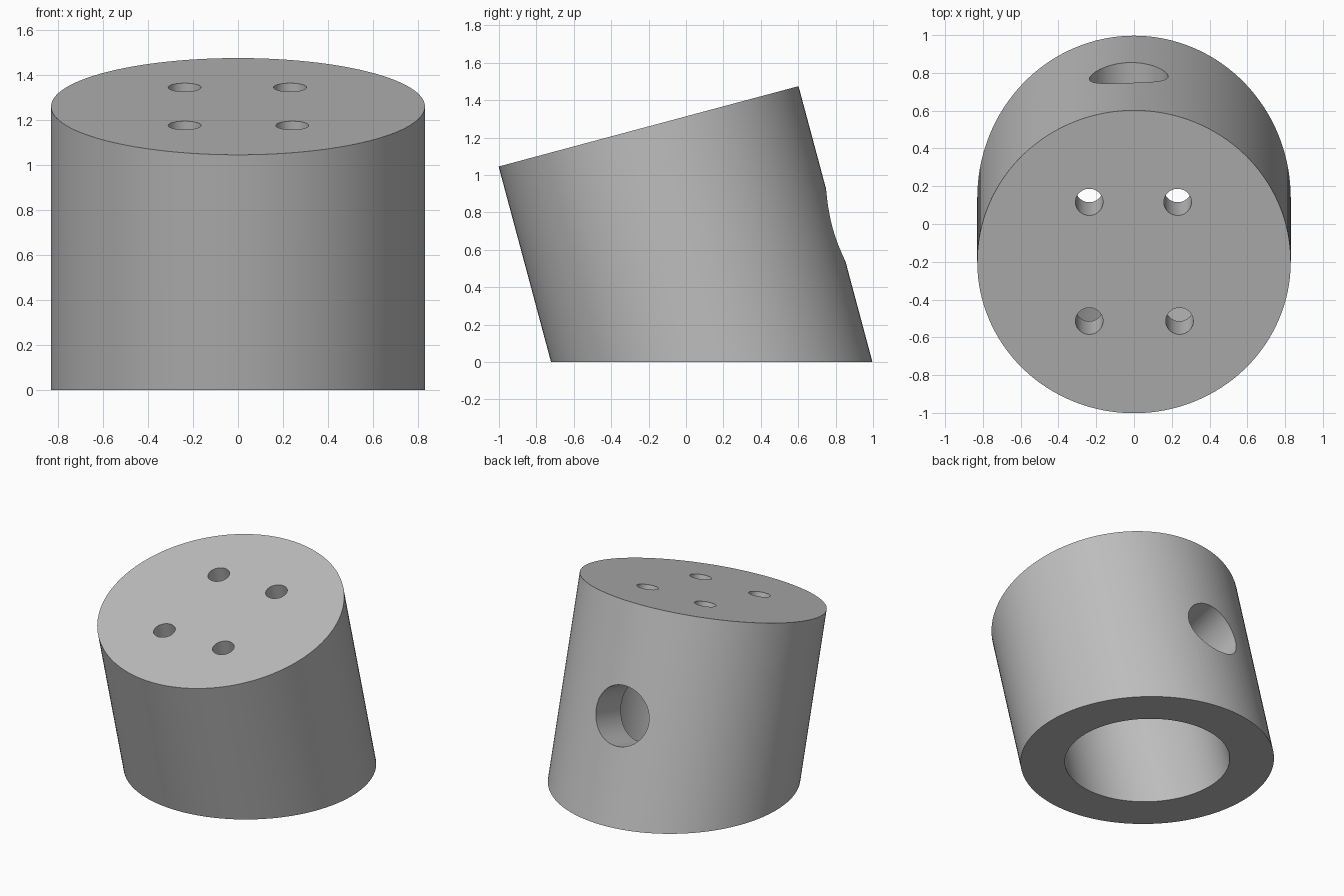
import bpy
import bmesh
import math
from mathutils import Matrix, Vector

default = bpy.data.objects.get("Cube")
if default:
    bpy.data.objects.remove(default, do_unlink=True)

TILT = math.radians(15)
BODY_R, BORE_R = 0.83, 0.54
PORT_R, SCREW_R = 0.208, 0.073
CAP = 0.27                      # thickness of the closed top
LENGTH = 1.8                    # long enough to pass the ground plane

# Tilted frame whose origin is the middle of the top face
FRAME = Matrix.Translation((0, -0.2, 1.26)) @ Matrix.Rotation(TILT, 4, "X")

grey = bpy.data.materials.new("plain grey")
grey.use_nodes = True
colour = (0.52, 0.52, 0.52, 1)
grey.diffuse_color = colour
grey.node_tree.nodes["Principled BSDF"].inputs["Base Color"].default_value = colour


def cylinder(name, radius, start, end, sides=96):
    """Closed cylinder between two points of the tilted frame."""
    a, b = Vector(start), Vector(end)
    turn = (b - a).to_track_quat("Z", "Y").to_matrix().to_4x4()
    bm = bmesh.new()
    bmesh.ops.create_cone(
        bm, cap_ends=True, segments=sides, radius1=radius, radius2=radius,
        depth=(b - a).length,
        matrix=FRAME @ Matrix.Translation((a + b) / 2) @ turn)
    mesh = bpy.data.meshes.new(name)
    bm.to_mesh(mesh)
    bm.free()
    obj = bpy.data.objects.new(name, mesh)
    bpy.context.collection.objects.link(obj)
    mesh.materials.append(grey)
    return obj


# Leaning body, cut level at the ground
body = cylinder("leaning_body", BODY_R, (0, 0, -LENGTH), (0, 0, 0), 128)
bm = bmesh.new()
bm.from_mesh(body.data)
cut = bmesh.ops.bisect_plane(
    bm, geom=bm.verts[:] + bm.edges[:] + bm.faces[:],
    plane_co=(0, 0, 0), plane_no=(0, 0, 1), clear_inner=True)
rim = [e for e in cut["geom_cut"] if isinstance(e, bmesh.types.BMEdge)]
bmesh.ops.contextual_create(bm, geom=rim)
bmesh.ops.recalc_face_normals(bm, faces=bm.faces)
bm.to_mesh(body.data)
bm.free()

# Blind bore from below, round port through the back wall, four screw holes
cutters = [
    cylinder("bore_cutter", BORE_R, (0, 0, -LENGTH - 0.3), (0, 0, -CAP), 128),
    cylinder("port_cutter", PORT_R, (-0.028, 0.2, -0.771), (-0.028, 1, -0.771)),
]
for x, y in [(-0.237, 0.327), (0.231, 0.327), (-0.237, -0.325), (0.241, -0.325)]:
    cutters.append(cylinder("screw_hole_cutter", SCREW_R,
                            (x, y, -CAP - 0.1), (x, y, 0.1), 48))

bpy.ops.object.select_all(action="DESELECT")
body.select_set(True)
bpy.context.view_layer.objects.active = body
for cutter in cutters:
    cutter.hide_render = True
    mod = body.modifiers.new(cutter.name, "BOOLEAN")
    mod.operation = "DIFFERENCE"
    mod.solver = "EXACT"
    mod.object = cutter
    bpy.ops.object.modifier_apply(modifier=mod.name)
    bpy.data.objects.remove(cutter, do_unlink=True)

# Smooth walls with crisp rims
bpy.ops.object.shade_smooth_by_angle(angle=math.radians(30))
